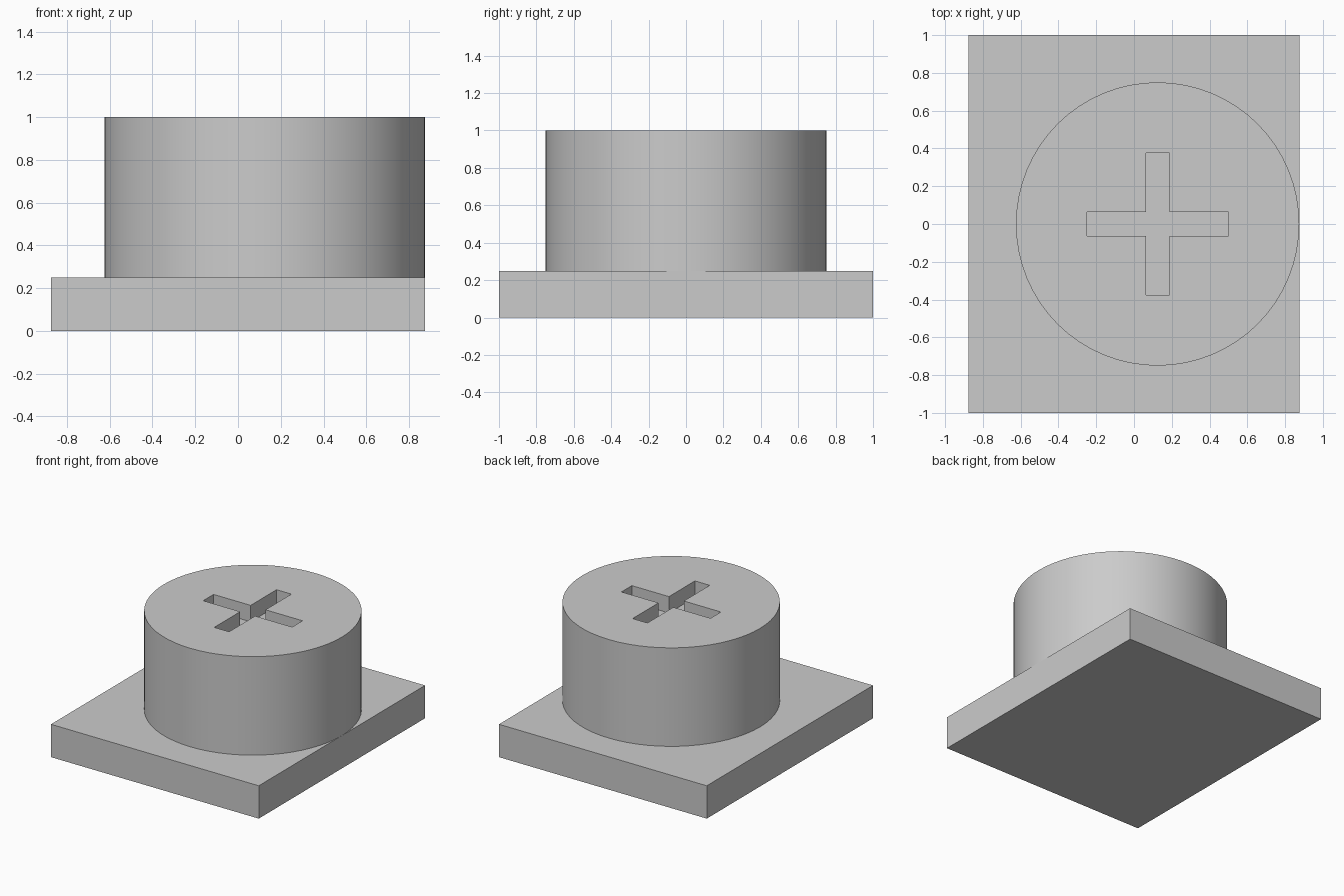
import bpy
import bmesh
from math import cos, sin, tau

if "Cube" in bpy.data.objects:
    bpy.data.objects.remove(bpy.data.objects["Cube"], do_unlink=True)

grey = bpy.data.materials.new("plain grey")
grey.use_nodes = True
colour = (0.6, 0.6, 0.6, 1)
grey.diffuse_color = colour
grey.node_tree.nodes["Principled BSDF"].inputs["Base Color"].default_value = colour


def prism(name, outline, bottom, top, x=0):
    """Solid made by raising a flat outline from bottom to top."""
    bm = bmesh.new()
    base = bm.faces.new([bm.verts.new((px + x, py, bottom)) for px, py in outline])
    raised = bmesh.ops.extrude_face_region(bm, geom=[base])["geom"]
    verts = [g for g in raised if isinstance(g, bmesh.types.BMVert)]
    bmesh.ops.translate(bm, verts=verts, vec=(0, 0, top - bottom))
    bmesh.ops.recalc_face_normals(bm, faces=bm.faces)
    mesh = bpy.data.meshes.new(name)
    bm.to_mesh(mesh)
    bm.free()
    mesh.materials.append(grey)
    obj = bpy.data.objects.new(name, mesh)
    bpy.context.collection.objects.link(obj)
    return obj


# Base plate
plate_x, plate_y = 0.875, 1.0
corners = [(-1, -1), (1, -1), (1, 1), (-1, 1)]
prism("base_plate", [(a * plate_x, b * plate_y) for a, b in corners], 0, 0.25)

# Round head, touching the plate's left edge
radius, sides, head_x = 0.75, 64, 0.125
circle = [(radius * cos(tau * i / sides), radius * sin(tau * i / sides)) for i in range(sides)]
head = prism("round_head", circle, 0.25, 1.0, head_x)

# Cross-shaped recess: one arm's three points turned four times
w, reach, depth = 0.0625, 0.375, 0.125
cross = []
for turn in range(4):
    c, s = [(1, 0), (0, 1), (-1, 0), (0, -1)][turn]
    for px, py in [(reach, -w), (reach, w), (w, w)]:
        cross.append((px * c - py * s, px * s + py * c))
cutter = prism("cross_cutter", cross, 1.0 - depth, 1.1, head_x)
cutter.hide_render = True

cut = head.modifiers.new("cross_recess", "BOOLEAN")
cut.operation = "DIFFERENCE"
cut.solver = "EXACT"
cut.object = cutter

# Bake the cut and smooth the round wall
bpy.ops.object.select_all(action="DESELECT")
bpy.context.view_layer.objects.active = head
head.select_set(True)
bpy.ops.object.modifier_apply(modifier=cut.name)
bpy.data.objects.remove(cutter, do_unlink=True)
bpy.ops.object.shade_smooth_by_angle(angle=0.5)
